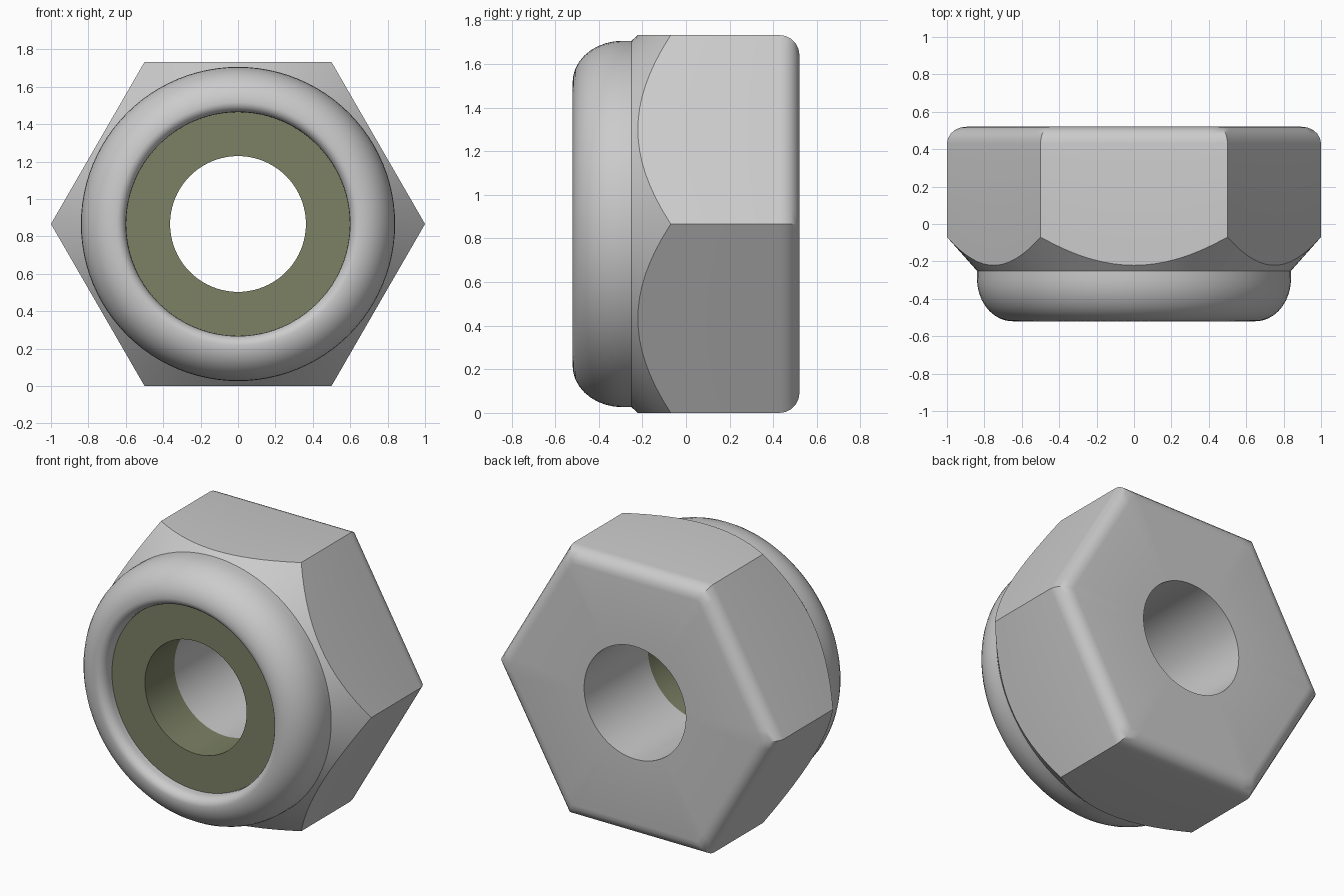
import bpy, bmesh, math

if "Cube" in bpy.data.objects:
    bpy.data.objects.remove(bpy.data.objects["Cube"])

N = 96                      # steps around, a multiple of 6
APOTHEM = math.sqrt(3) / 2  # half the width across flats
BORE = 0.363
BACK, FRONT = 0.52, -0.52
INSERT_FRONT, INSERT_BACK = -0.43, -0.13


def circle(r, y):
    """Round section in the XZ plane."""
    return [(r * math.cos(2 * math.pi * i / N), y, r * math.sin(2 * math.pi * i / N))
            for i in range(N)]


def hexagon(apothem, y_at):
    """Hexagonal section; y_at gives y from the distance to the axis."""
    pts = []
    for i in range(N):
        a = 2 * math.pi * i / N
        r = apothem / math.cos(a % (math.pi / 3) - math.pi / 6)
        pts.append((r * math.cos(a), y_at(r), r * math.sin(a)))
    return pts


def loft(name, rings):
    """Join closed sections into a ring-shaped solid."""
    bm = bmesh.new()
    loops = [[bm.verts.new(p) for p in ring] for ring in rings]
    for a, b in zip(loops, loops[1:] + loops[:1]):
        for i in range(N):
            j = (i + 1) % N
            bm.faces.new((a[i], a[j], b[j], b[i]))
    bmesh.ops.recalc_face_normals(bm, faces=bm.faces[:])
    mesh = bpy.data.meshes.new(name)
    bm.to_mesh(mesh)
    bm.free()
    ob = bpy.data.objects.new(name, mesh)
    bpy.context.collection.objects.link(ob)
    ob.location.z = APOTHEM
    bpy.ops.object.select_all(action='DESELECT')
    ob.select_set(True)
    bpy.context.view_layer.objects.active = ob
    bpy.ops.object.shade_smooth_by_angle(angle=math.radians(32))
    return ob


# Nut body: back face and rounded back edge
rings = [circle(BORE, BACK)]
R = 0.09
for k in range(6):
    a = math.pi / 2 * k / 5
    y = BACK - R + R * math.cos(a)
    rings.append(hexagon(APOTHEM - R + R * math.sin(a), lambda r, y=y: y))

# Conical chamfer cutting the front of the flats
rings.append(hexagon(APOTHEM, lambda r: -0.25 + (r - 0.84) * 1.125))
rings.append(circle(0.84, -0.25))

# Domed collar rolled over to an inner lip
for k in range(10):
    a = math.pi / 2 * k / 9
    rings.append(circle(0.65 + 0.19 * math.cos(a), -0.29 + (FRONT + 0.29) * math.sin(a)))
for k in range(1, 6):
    a = math.pi / 2 * k / 5
    rings.append(circle(0.65 - 0.052 * math.sin(a), FRONT + 0.06 - 0.06 * math.cos(a)))

# Pocket for the insert, then the bore
rings += [circle(0.598, INSERT_BACK), circle(BORE, INSERT_BACK)]
loft("nut_body", rings)

# Locking insert
insert = loft("locking_insert", [
    circle(BORE, INSERT_FRONT), circle(0.598, INSERT_FRONT),
    circle(0.598, INSERT_BACK), circle(BORE, INSERT_BACK)])
mat = bpy.data.materials.new("insert_olive")
mat.diffuse_color = (0.20, 0.22, 0.13, 1)
mat.use_nodes = True
mat.node_tree.nodes["Principled BSDF"].inputs["Base Color"].default_value = mat.diffuse_color
insert.data.materials.append(mat)
